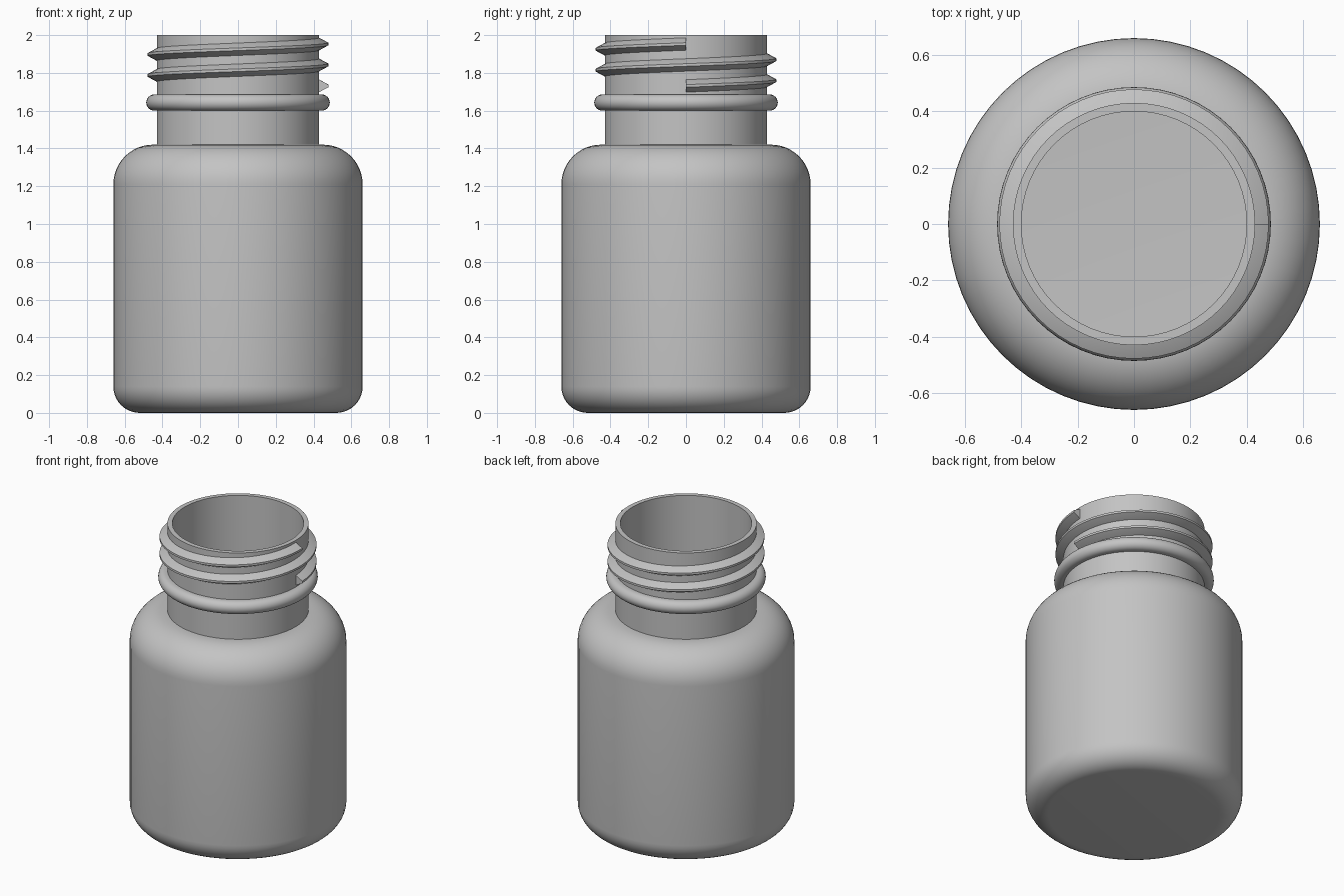
import bpy, bmesh, math
from math import sin, cos, pi

if "Cube" in bpy.data.objects:
    bpy.data.objects.remove(bpy.data.objects["Cube"])

SEGS = 64

grey = bpy.data.materials.new("plain grey")
grey.diffuse_color = (0.55, 0.55, 0.55, 1)
grey.use_nodes = True
grey.node_tree.nodes["Principled BSDF"].inputs["Base Color"].default_value = grey.diffuse_color


def arc(cr, cz, r, a0, a1, n=10):
    """Profile points (radius, z) along an arc, angles in degrees."""
    angles = [math.radians(a0 + (a1 - a0) * i / n) for i in range(n + 1)]
    return [(cr + r * cos(a), cz + r * sin(a)) for a in angles]


def finish(name, bm):
    bmesh.ops.recalc_face_normals(bm, faces=bm.faces)
    mesh = bpy.data.meshes.new(name)
    bm.to_mesh(mesh)
    bm.free()
    mesh.materials.append(grey)
    obj = bpy.data.objects.new(name, mesh)
    bpy.context.collection.objects.link(obj)
    bpy.ops.object.select_all(action='DESELECT')
    obj.select_set(True)
    bpy.context.view_layer.objects.active = obj
    bpy.ops.object.shade_smooth_by_angle(angle=math.radians(30))
    return obj


def lathe(name, profile, closed=False):
    """Revolve a (radius, z) profile about z; points at radius 0 become poles."""
    bm = bmesh.new()
    rings = []
    for r, z in profile:
        if r < 1e-6:
            rings.append([bm.verts.new((0, 0, z))] * SEGS)
        else:
            rings.append([bm.verts.new((r * cos(2 * pi * i / SEGS),
                                        r * sin(2 * pi * i / SEGS), z))
                          for i in range(SEGS)])
    pairs = list(zip(rings, rings[1:]))
    if closed:
        pairs.append((rings[-1], rings[0]))
    for a, b in pairs:
        for i in range(SEGS):
            j = (i + 1) % SEGS
            corners = list(dict.fromkeys((a[i], a[j], b[j], b[i])))
            bm.faces.new(corners)
    return finish(name, bm)


# Hollow bottle: outside from base to rim, then back down the inside
outside = ([(0, 0)] + arc(0.52, 0.14, 0.14, -90, 0)
           + arc(0.45, 1.21, 0.21, 0, 90, 12)
           + [(0.43, 1.42), (0.43, 2.0)])
inside = ([(0.40, 2.0), (0.40, 1.39)]
          + arc(0.45, 1.21, 0.18, 90, 0, 12)
          + arc(0.52, 0.14, 0.11, 0, -90) + [(0, 0.03)])
lathe("bottle_body", outside + inside)

# Rounded collar under the thread
lathe("neck_collar", [(0.42, 1.6)] + arc(0.443, 1.643, 0.043, -90, 90, 12)
      + [(0.42, 1.686)], closed=True)

# Screw thread: trapezoid section swept two turns, starting at +x
TURNS, PITCH, START = 2, 0.111, 1.731
section = [(0.42, -0.036), (0.43, -0.033), (0.478, -0.007),
           (0.478, 0.007), (0.43, 0.033), (0.42, 0.036)]
bm = bmesh.new()
loops = []
for i in range(TURNS * SEGS + 1):
    a = 2 * pi * i / SEGS
    z0 = START + PITCH * i / SEGS
    loops.append([bm.verts.new((r * cos(a), r * sin(a), z0 + dz))
                  for r, dz in section])
n = len(section)
for a, b in zip(loops, loops[1:]):
    for k in range(n):
        m = (k + 1) % n
        bm.faces.new((a[k], a[m], b[m], b[k]))
bm.faces.new(loops[0])
bm.faces.new(loops[-1])
finish("screw_thread", bm)
